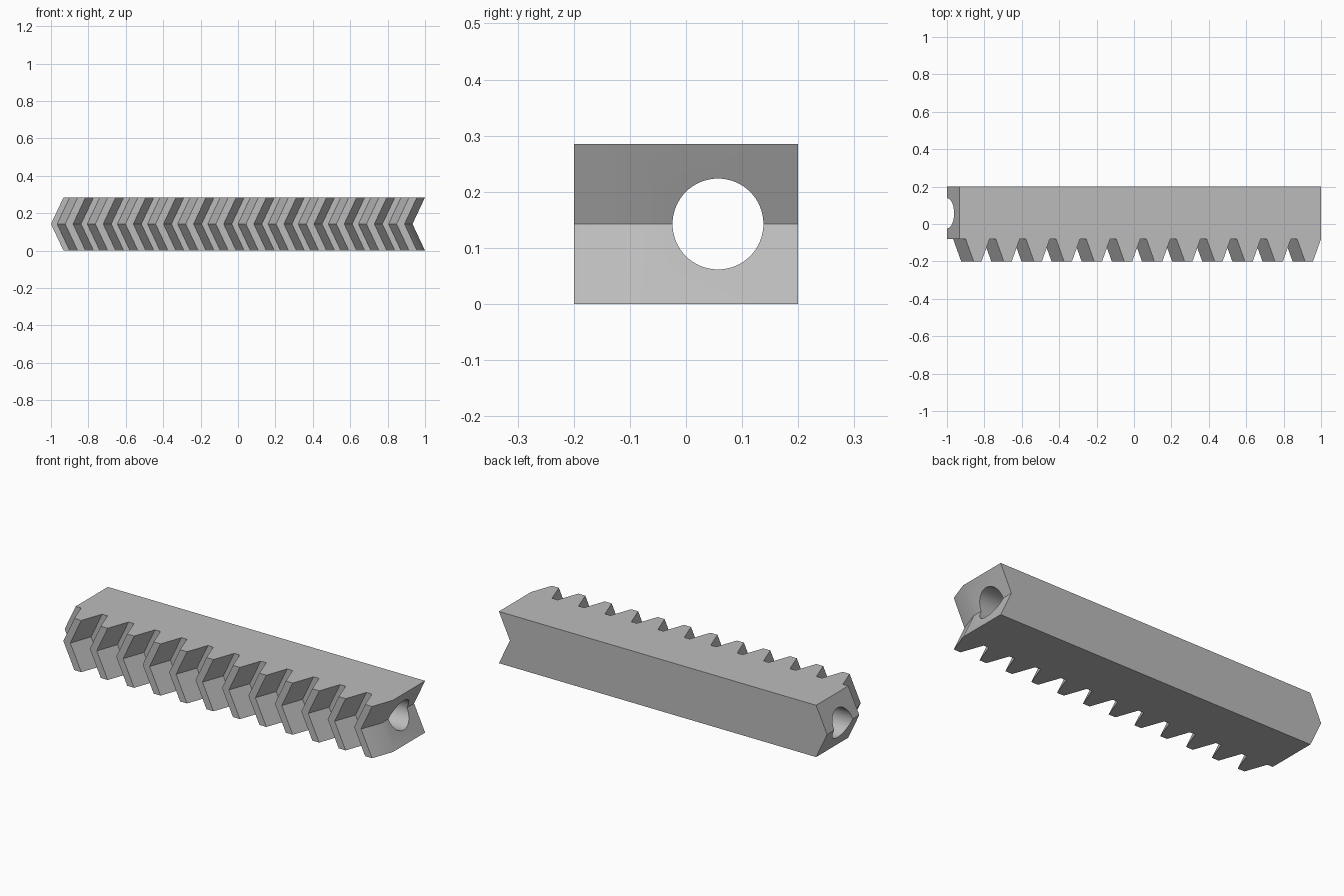
import bpy, bmesh, math
from mathutils import Vector

old = bpy.data.objects.get("Cube")
if old:
    bpy.data.objects.remove(old, do_unlink=True)

# Main dimensions
HEIGHT, BACK, ROOT, TIP = 0.285, 0.2, -0.08, -0.2
TEETH, SHIFT = 12, 0.067
PITCH = (2 - SHIFT) / TEETH
LAND, FLANK = 0.033, 0.043
HOLE_Y, HOLE_R = 0.057, 0.081

steel = bpy.data.materials.new("grey steel")
steel.use_nodes = True
grey = (0.5, 0.5, 0.5, 1)
steel.diffuse_color = grey
steel.node_tree.nodes["Principled BSDF"].inputs["Base Color"].default_value = grey

# Rack outline: straight back edge, trapezoid teeth along the front
left = -1 + SHIFT
outline = [(1, BACK), (left, BACK), (left, ROOT)]
for i in range(TEETH):
    x = left + i * PITCH
    outline += [(x + LAND, ROOT), (x + LAND + FLANK, TIP),
                (x + PITCH - FLANK, TIP), (x + PITCH, ROOT)]

# Herringbone body: the outline is swept up and left, then up and right
bm = bmesh.new()
face = bm.faces.new([bm.verts.new((x, y, 0)) for x, y in outline])
top = [face]
for dx in (-SHIFT, SHIFT):
    made = bmesh.ops.extrude_face_region(bm, geom=top, use_keep_orig=(dx < 0))["geom"]
    verts = [g for g in made if isinstance(g, bmesh.types.BMVert)]
    bmesh.ops.translate(bm, vec=Vector((dx, 0, HEIGHT / 2)), verts=verts)
    top = [g for g in made if isinstance(g, bmesh.types.BMFace)]
bmesh.ops.recalc_face_normals(bm, faces=bm.faces[:])
mesh = bpy.data.meshes.new("herringbone_rack")
bm.to_mesh(mesh)
bm.free()
rack = bpy.data.objects.new("herringbone_rack", mesh)
bpy.context.collection.objects.link(rack)
mesh.materials.append(steel)

# Round bore along the full length
bpy.ops.mesh.primitive_cylinder_add(vertices=64, radius=HOLE_R, depth=3,
                                    location=(0, HOLE_Y, HEIGHT / 2),
                                    rotation=(0, math.pi / 2, 0))
cutter = bpy.context.object
cutter.name = "bore_cutter"
cutter.hide_render = True
cutter.data.materials.append(steel)

bore = rack.modifiers.new("bore", 'BOOLEAN')
bore.operation = 'DIFFERENCE'
bore.solver = 'EXACT'
bore.object = cutter
bpy.ops.object.select_all(action='DESELECT')
rack.select_set(True)
bpy.context.view_layer.objects.active = rack
bpy.ops.object.modifier_apply(modifier="bore")
bpy.data.objects.remove(cutter, do_unlink=True)
bpy.ops.object.shade_smooth_by_angle(angle=math.radians(20))
